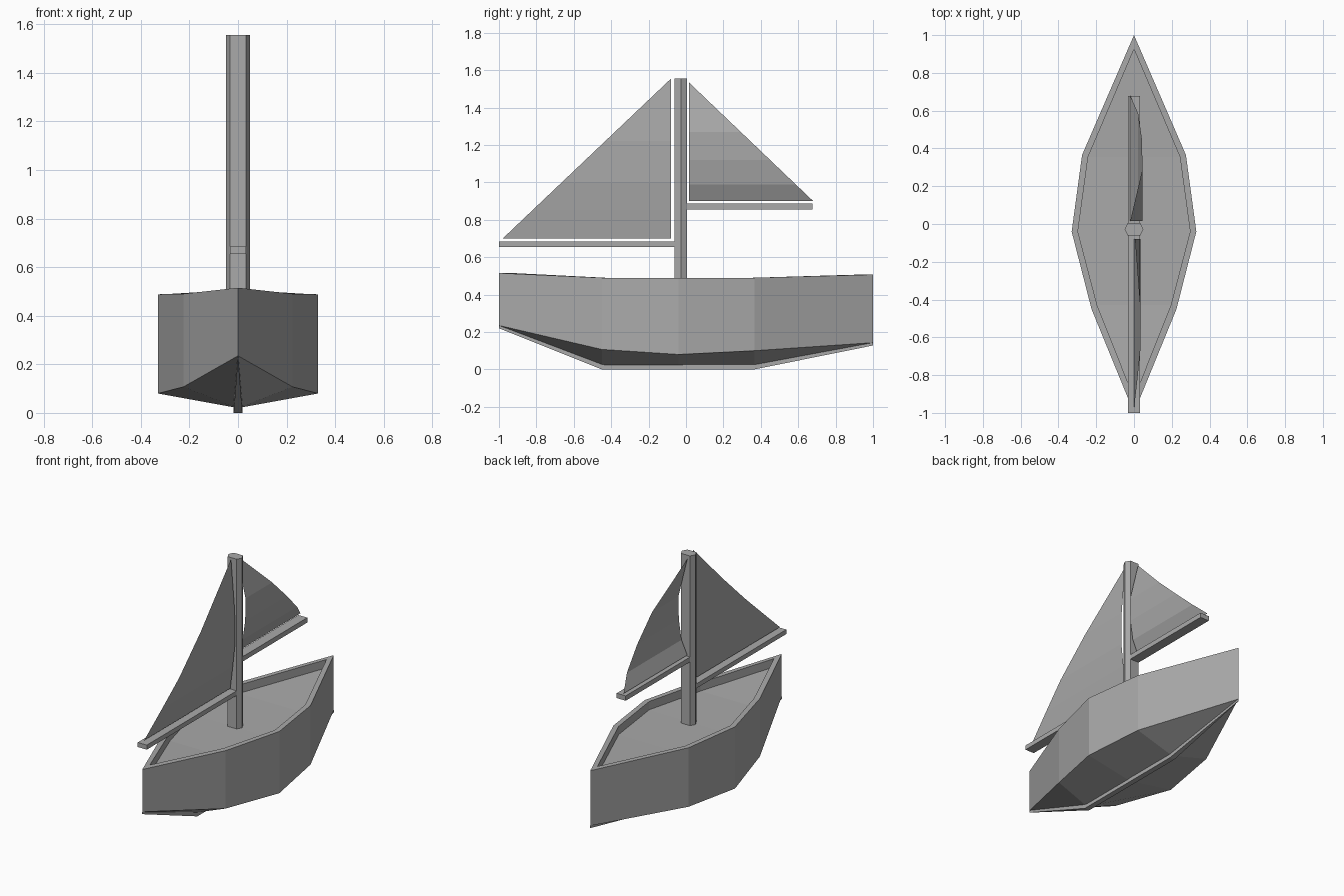
import bpy
import bmesh
import math

cube = bpy.data.objects.get("Cube")
if cube:
    bpy.data.objects.remove(cube, do_unlink=True)

GREY = (0.4, 0.4, 0.4, 1.0)
grey = bpy.data.materials.new("plain grey")
grey.use_nodes = True
grey.diffuse_color = GREY
grey.node_tree.nodes["Principled BSDF"].inputs["Base Color"].default_value = GREY


def finish(name, bm, closed=True):
    bmesh.ops.remove_doubles(bm, verts=bm.verts, dist=0.0005)
    if closed:
        bmesh.ops.recalc_face_normals(bm, faces=bm.faces)
    mesh = bpy.data.meshes.new(name)
    bm.to_mesh(mesh)
    bm.free()
    mesh.materials.append(grey)
    obj = bpy.data.objects.new(name, mesh)
    bpy.context.collection.objects.link(obj)
    return obj


def loft(bm, rows):
    """Skin quads between rows of points, skipping collapsed corners."""
    grid = [[bm.verts.new(p) for p in row] for row in rows]
    for a, b in zip(grid, grid[1:]):
        for i in range(len(a) - 1):
            corners = []
            for v in (a[i], a[i + 1], b[i + 1], b[i]):
                if all((v.co - c.co).length > 0.0005 for c in corners):
                    corners.append(v)
            if len(corners) > 2:
                bm.faces.new(corners)


# Hull: half sections of keel line, chine, rim, inner rim and deck
DECK_DROP = 0.055
stations = [
    # y, half width, keel z, chine z, rim z, inner y, inner half width
    (-1.0, 0, 0.235, 0.235, 0.515, -0.92, 0),
    (-0.45, 0.225, 0.02, 0.107, 0.49, -0.43, 0.195),
    (-0.04, 0.33, 0.02, 0.08, 0.488, -0.04, 0.297),
    (0.365, 0.275, 0.02, 0.1, 0.49, 0.355, 0.243),
    (1.0, 0, 0.143, 0.143, 0.507, 0.925, 0),
]
rows = []
for y, w, keel, chine, rim, yi, wi in stations:
    deck = rim - DECK_DROP
    rows.append([(0, y, keel), (w, y, chine), (w, y, rim),
                 (wi, yi, rim), (wi, yi, deck), (0, yi, deck)])
bm = bmesh.new()
loft(bm, rows)
hull = finish("hull", bm)
mirror = hull.modifiers.new("Mirror", 'MIRROR')
mirror.use_axis[0] = True
mirror.use_clip = True

# Keel strip, tapered to both ends
bm = bmesh.new()
rows = []
for y, w, low, high in [(-1, 0.001, 0.22, 0.235), (-0.45, 0.018, 0, 0.03),
                        (0.365, 0.018, 0, 0.03), (1, 0.001, 0.128, 0.143)]:
    rows.append([(-w, y, high), (-w, y, low), (w, y, low), (w, y, high), (-w, y, high)])
loft(bm, rows)
finish("keel", bm)

# Six-sided mast
bm = bmesh.new()
bmesh.ops.create_cone(bm, cap_ends=True, segments=6, radius1=1, radius2=1, depth=1)
tip = max(bm.verts, key=lambda v: v.co.x)
turn = -math.atan2(tip.co.y, tip.co.x)
for v in bm.verts:
    x = v.co.x * math.cos(turn) - v.co.y * math.sin(turn)
    y = v.co.x * math.sin(turn) + v.co.y * math.cos(turn)
    x = math.copysign(0.05 if abs(x) > 0.9 else 0.033, x)
    v.co = (x, y * 0.038 - 0.028, 1.555 if v.co.z > 0 else 0.42)
finish("mast", bm)


# Booms
def boom(name, y0, y1, z0, z1):
    bm = bmesh.new()
    bmesh.ops.create_cube(bm, size=1)
    for v in bm.verts:
        v.co = (v.co.x * 0.066, y1 if v.co.y > 0 else y0, z1 if v.co.z > 0 else z0)
    finish(name, bm)


boom("main_boom", -1.0, -0.05, 0.655, 0.685)
boom("rear_boom", -0.01, 0.677, 0.855, 0.887)


# Sails: triangular sheets bellied sideways in horizontal bands
def sail(name, mast_y, tip_y, belly):
    foot, head = belly[0][0], belly[-1][0]
    rows = []
    for z, x in belly:
        y = tip_y + (mast_y - tip_y) * (z - foot) / (head - foot)
        rows.append([(x, mast_y, z), (x, y, z)])
    bm = bmesh.new()
    loft(bm, rows)
    finish(name, bm, closed=False)


sail("main_sail", -0.08, -0.98,
     [(0.7, 0), (0.85, 0.018), (1.0, 0.034), (1.22, 0.032), (1.555, 0.005)])
sail("rear_sail", 0.015, 0.68,
     [(0.9, -0.02), (0.99, 0.022), (1.12, 0.042), (1.27, 0.045), (1.535, -0.02)])
